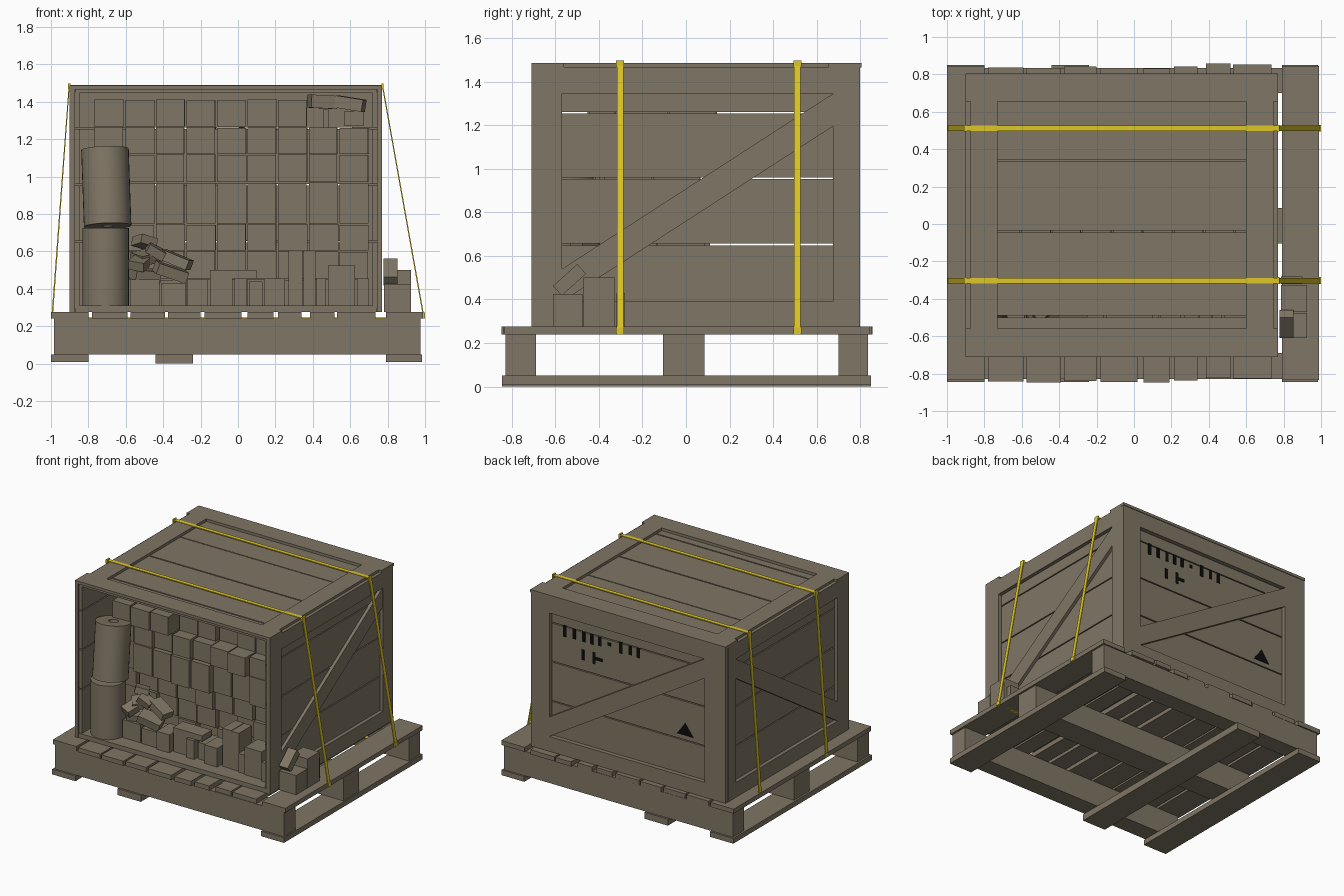
import bpy, bmesh, math, random
from mathutils import Matrix, Euler, Vector

if "Cube" in bpy.data.objects:
    bpy.data.objects.remove(bpy.data.objects["Cube"])

random.seed(4)


def material(name, rgb):
    m = bpy.data.materials.new(name)
    m.diffuse_color = (*rgb, 1)
    m.use_nodes = True
    m.node_tree.nodes["Principled BSDF"].inputs["Base Color"].default_value = m.diffuse_color
    return m


WOOD = material("drab wood", (0.215, 0.18, 0.128))
YELLOW = material("strap yellow", (0.74, 0.57, 0.022))
BLACK = material("stencil black", (0.004, 0.004, 0.004))


def front_map(u, v, w):
    return (u, v, w)


def prism(bm, pts, w0, w1, f=front_map):
    """Extrude a 2D outline from w0 to w1, f maps (u, v, w) to the world."""
    a = [bm.verts.new(f(u, v, w0)) for u, v in pts]
    b = [bm.verts.new(f(u, v, w1)) for u, v in pts]
    n = len(pts)
    bm.faces.new(a)
    bm.faces.new(b[::-1])
    for i in range(n):
        bm.faces.new((a[i], b[i], b[(i + 1) % n], a[(i + 1) % n]))


def rect(bm, u0, u1, v0, v1, w0, w1, f=front_map):
    prism(bm, [(u0, v0), (u1, v0), (u1, v1), (u0, v1)], w0, w1, f)


def tilted(bm, loc, size, rot=(0, 0, 0)):
    m = Matrix.Translation(loc) @ Euler([math.radians(r) for r in rot]).to_matrix().to_4x4()
    hx, hy, hz = (s / 2 for s in size)
    rect(bm, -hx, hx, -hy, hy, -hz, hz, lambda u, v, w: m @ Vector((u, v, w)))


def finish(bm, name, mat):
    bmesh.ops.recalc_face_normals(bm, faces=bm.faces[:])
    me = bpy.data.meshes.new(name)
    bm.to_mesh(me)
    bm.free()
    me.materials.append(mat)
    ob = bpy.data.objects.new(name, me)
    bpy.context.collection.objects.link(ob)
    return ob


# Pallet: bottom boards, stringers, deck boards
bm = bmesh.new()
for x0, x1 in ((-1, -0.8), (-0.44, -0.24), (0.79, 0.985)):
    rect(bm, x0, x1, -0.845, 0.85, 0.01 if x0 != -0.44 else 0.0, 0.05)
finish(bm, "pallet_bottom_boards", WOOD)

bm = bmesh.new()
for y0, y1 in ((-0.83, -0.69), (-0.105, 0.085), (0.7, 0.835)):
    rect(bm, -0.985, 0.975, y0, y1, 0.05, 0.24)
finish(bm, "pallet_stringers", WOOD)

bm = bmesh.new()
deck = [(-1, -0.8), (-0.78, -0.59), (-0.575, -0.39), (-0.375, -0.2), (-0.18, 0.02),
        (0.05, 0.19), (0.215, 0.34), (0.385, 0.515), (0.53, 0.735), (0.79, 0.99)]
for i, (x0, x1) in enumerate(deck):
    s = 0 if i in (0, 9) else random.uniform(-0.015, 0.015)
    rect(bm, x0, x1, -0.835 + s, 0.845 + s, 0.24, 0.275)
finish(bm, "pallet_deck_boards", WOOD)


# Crate panels: slats behind a picture frame, with an optional diagonal brace
def panel(name, f, outer, inner, cuts, slat, depth, brace=0, ends_over=False):
    u0, u1, v0, v1 = outer
    a0, a1, b0, b1 = inner
    s0, s1 = slat
    d0, d1 = depth
    bm = bmesh.new()
    edges = [v0 + 0.012] + cuts + [v1 - 0.012]
    for lo, hi in zip(edges, edges[1:]):
        rect(bm, u0 + 0.012, u1 - 0.012, lo + 0.004, hi - 0.004, s0, s1, f)
    finish(bm, name + "_slats", WOOD)
    bm = bmesh.new()
    rect(bm, u0, a0, v0, v1, d0, d1, f)
    rect(bm, a1, u1, v0, v1, d0, d1, f)
    rect(bm, a0, a1, v0, b0, d0, d1, f)
    rect(bm, a0, a1, b1, v1, d0, d1, f)
    if brace:
        p, q = (a0, a1) if brace > 0 else (a1, a0)
        prism(bm, [(p, b0), (q, b1 - 0.15), (q, b1), (p, b0 + 0.15)], d0, d1 - 0.004 * (d1 > d0), f)
    finish(bm, name + "_frame", WOOD)


CUTS = [0.652, 0.957, 1.258]
side = ((-0.71, 0.768, 0.275, 1.468), (-0.57, 0.675, 0.39, 1.345), CUTS)
panel("right_side", lambda u, v, w: (w, u, v), *side, (0.718, 0.742), (0.742, 0.77), 1)
panel("left_side", lambda u, v, w: (w, u, v), *side, (-0.848, -0.872), (-0.872, -0.9), 1)
panel("back", lambda u, v, w: (u, w, v), (-0.898, 0.768, 0.275, 1.468),
      (-0.72, 0.61, 0.39, 1.345), CUTS, (0.742, 0.766), (0.766, 0.8), -1)

# Lid: slats run along x, wide battens along the front and back edges
bm = bmesh.new()
for y0, y1 in ((-0.7, -0.5), (-0.49, -0.045), (-0.035, 0.335), (0.343, 0.79)):
    rect(bm, -0.87, 0.74, y0, y1, 1.447, 1.466)
finish(bm, "lid_slats", WOOD)
bm = bmesh.new()
rect(bm, -0.9, 0.77, -0.71, -0.56, 1.466, 1.487)
rect(bm, -0.9, 0.77, 0.655, 0.805, 1.466, 1.487)
rect(bm, -0.875, -0.73, -0.56, 0.655, 1.466, 1.487)
rect(bm, 0.6, 0.745, -0.56, 0.655, 1.466, 1.487)
finish(bm, "lid_frame", WOOD)
bm = bmesh.new()
rect(bm, -0.87, 0.74, -0.705, 0.76, 0.276, 0.31)
finish(bm, "crate_floor", WOOD)

# Plain stencil marks on the back panel
bm = bmesh.new()
back = lambda u, v, w: (u, w, v)
for i, x in enumerate((0.5, 0.42, 0.34, 0.27, 0.2, 0.12, 0.02, -0.06, -0.13)):
    h = (0.045, 0.04, 0.04, 0.04, 0.035, 0.012, 0.045, 0.035, 0.04)[i]
    rect(bm, x - 0.014, x + 0.014, 1.222 - h, 1.222 + h, 0.765, 0.769, back)
for x, w, h in ((0.345, 0.012, 0.04), (0.25, 0.012, 0.045), (0.21, 0.03, 0.012)):
    rect(bm, x - w, x + w, 1.08 - h, 1.08 + h, 0.765, 0.769, back)
prism(bm, [(-0.46, 0.69), (-0.6, 0.69), (-0.53, 0.785)], 0.765, 0.769, back)
finish(bm, "stencil_marks", BLACK)

# Straps: thin closed bands over the lid and under the deck
for k, y in enumerate((-0.303, 0.512)):
    bm = bmesh.new()
    path = [(-0.905, 1.49), (0.775, 1.49), (0.998, 0.24), (-0.998, 0.24)]
    inner = [(-0.9, 1.483), (0.77, 1.483), (0.99, 0.247), (-0.99, 0.247)]
    rings = [[bm.verts.new((x, y + dy, z)) for x, z in p]
             for p, dy in ((path, -0.015), (path, 0.015), (inner, 0.015), (inner, -0.015))]
    for r in range(4):
        for i in range(4):
            j = (i + 1) % 4
            s = rings[(r + 1) % 4]
            bm.faces.new((rings[r][i], rings[r][j], s[j], s[i]))
    # corner protectors at the lid edges and deck edges
    for x, z in ((-0.902, 1.482), (0.772, 1.482), (-0.994, 0.257), (0.993, 0.257)):
        tilted(bm, (x, y, z), (0.012, 0.037, 0.03))
    finish(bm, f"strap_{k + 1}", YELLOW)


# Rolls: lathed tubes with a core hole
def roll(name, loc, r, h, rot):
    bm = bmesh.new()
    prof = [(0.03, 0), (r, 0), (r, h), (0.035, h)]
    n = 32
    rows = [[bm.verts.new((q * math.cos(2 * math.pi * i / n), q * math.sin(2 * math.pi * i / n), z))
             for i in range(n)] for q, z in prof]
    for a in range(4):
        lo, hi = rows[a], rows[(a + 1) % 4]
        for i in range(n):
            bm.faces.new((lo[i], lo[(i + 1) % n], hi[(i + 1) % n], hi[i]))
    ob = finish(bm, name, WOOD)
    ob.location = loc
    ob.rotation_euler = [math.radians(v) for v in rot]
    bpy.context.view_layer.objects.active = ob
    ob.select_set(True)
    bpy.ops.object.shade_smooth_by_angle(angle=math.radians(35))
    ob.select_set(False)


roll("lower_roll", (-0.708, -0.575, 0.31), 0.124, 0.415, (0, 0, 0))
roll("upper_roll", (-0.697, -0.565, 0.735), 0.127, 0.415, (-8, -2, 0))

# Stacked cartons: columns by rows, each box slightly out of line
bm = bmesh.new()
levels = [0.311, 0.455, 0.605, 0.75, 0.97, 1.12, 1.268, 1.415]
fronts = [-0.33, -0.33, -0.34, -0.4, -0.42, -0.3, -0.15]
for k, front in enumerate(fronts):
    for c in range(9):
        if k == 6 and c > 6:
            continue
        x = -0.768 + 0.1635 * c
        y = front + random.uniform(-0.03, 0.03)
        if k == 5 and c in (0, 1, 2):
            y -= 0.15
        dz = random.uniform(0.002, 0.008)
        for y0, y1 in ((y, y + 0.22), (y + 0.225, y + 0.44)):
            rect(bm, x + 0.002, x + 0.16 - random.uniform(0, 0.008), y0, y1, levels[k], levels[k + 1] - dz)
finish(bm, "stacked_cartons", WOOD)

# Front row on the crate floor, with boxes of varied height
bm = bmesh.new()
row = [(-0.575, -0.42, 0.45), (-0.41, -0.28, 0.43), (-0.27, -0.16, 0.45), (-0.15, -0.03, 0.455),
       (-0.02, 0.045, 0.455), (0.06, 0.13, 0.44), (0.14, 0.25, 0.455), (0.27, 0.345, 0.605),
       (0.35, 0.415, 0.605), (0.42, 0.47, 0.455), (0.48, 0.625, 0.525), (0.635, 0.7, 0.455)]
for x0, x1, z in row:
    y = -0.6 + random.uniform(-0.03, 0.03)
    rect(bm, x0, x1, y, y + 0.16, 0.311, z)
rect(bm, -0.15, 0.1, -0.58, -0.46, 0.456, 0.5)
finish(bm, "front_row_cartons", WOOD)

# Toppled cartons
bm = bmesh.new()
for loc, size, rot in (
        ((-0.5, -0.5, 0.475), (0.14, 0.14, 0.06), (8, 6, 20)),
        ((-0.36, -0.55, 0.49), (0.17, 0.11, 0.06), (10, 18, 15)),
        ((-0.33, -0.47, 0.555), (0.16, 0.1, 0.055), (0, 22, -15)),
        ((-0.49, -0.48, 0.57), (0.13, 0.11, 0.055), (12, -12, 35)),
        ((-0.53, -0.56, 0.535), (0.09, 0.09, 0.05), (20, 10, -20)),
        ((-0.5, -0.46, 0.65), (0.1, 0.1, 0.05), (-10, 15, 30)),
        ((-0.44, -0.5, 0.6), (0.1, 0.08, 0.05), (15, 30, 10)),
        ((0.45, -0.25, 1.4), (0.14, 0.14, 0.07), (0, 3, 10)),
        ((0.6, -0.25, 1.39), (0.15, 0.14, 0.065), (0, 9, -8)),
        ((0.47, -0.22, 1.31), (0.03, 0.14, 0.1), (0, 0, 0)),
        ((0.62, -0.2, 1.31), (0.1, 0.14, 0.08), (0, 0, 0))):
    tilted(bm, loc, size, rot)
finish(bm, "toppled_cartons", WOOD)

# Cartons outside the crate on the pallet
bm = bmesh.new()
rect(bm, 0.785, 0.925, -0.47, -0.325, 0.276, 0.5)
rect(bm, 0.78, 0.925, -0.61, -0.475, 0.276, 0.425)
rect(bm, 0.785, 0.9, -0.32, -0.28, 0.276, 0.43)
tilted(bm, (0.815, -0.535, 0.49), (0.075, 0.15, 0.06), (42, 0, 0))
finish(bm, "pallet_cartons", WOOD)
